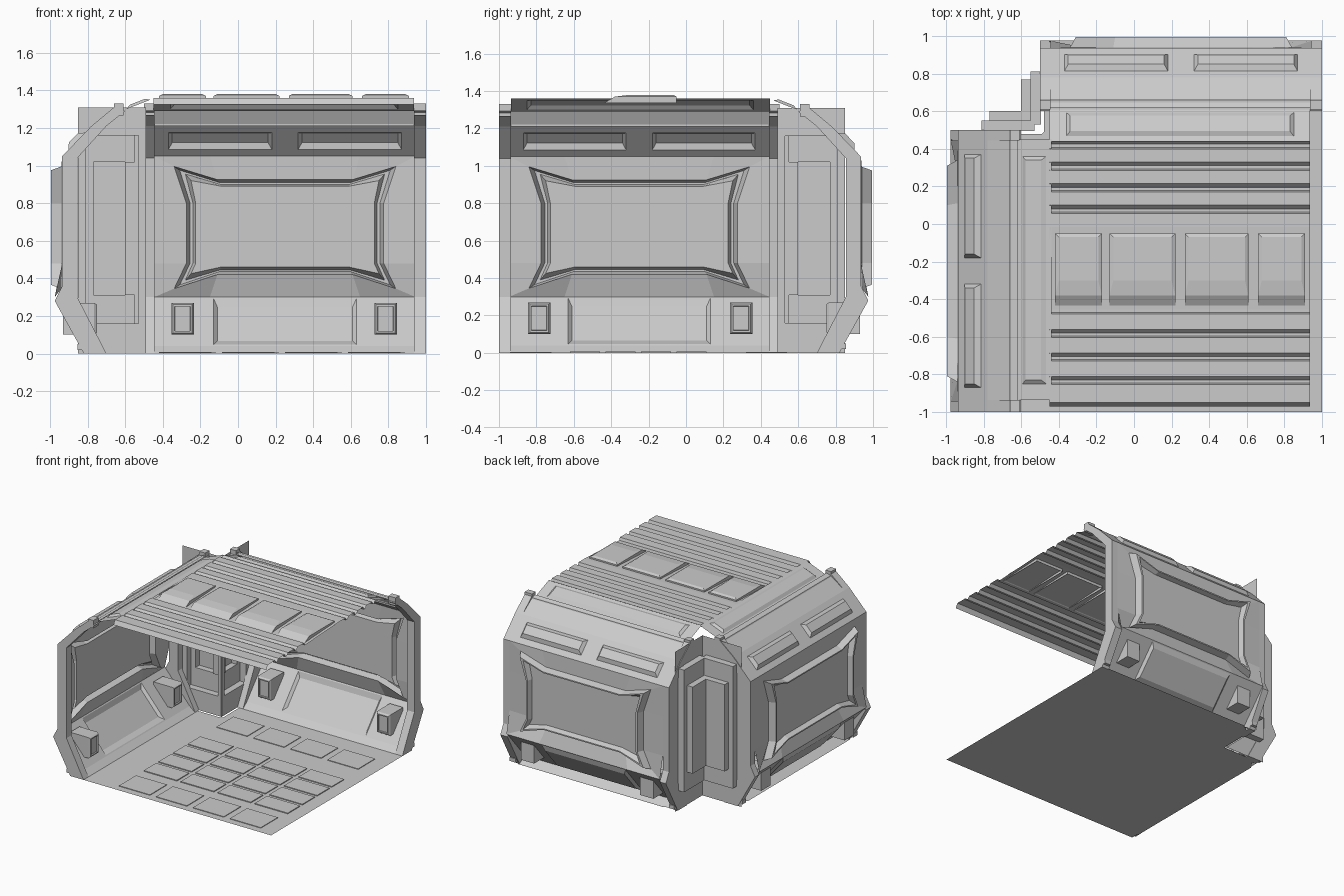
import bpy, bmesh

if "Cube" in bpy.data.objects:
    bpy.data.objects.remove(bpy.data.objects["Cube"])

# ---------- helpers ----------
def make(name, verts, faces, twin=False):
    """Mesh object; twin also adds the copy reflected over the room diagonal."""
    sets = [(name, verts)]
    if twin:
        sets = [("back_" + name, verts), ("left_" + name, [(-y, -x, z) for x, y, z in verts])]
    for n, vs in sets:
        me = bpy.data.meshes.new(n)
        me.from_pydata(vs, [], faces)
        bm = bmesh.new()
        bm.from_mesh(me)
        bmesh.ops.recalc_face_normals(bm, faces=bm.faces)
        bm.to_mesh(me)
        bm.free()
        bpy.context.collection.objects.link(bpy.data.objects.new(n, me))

def loft(name, rings, twin=True, cap_start=False, cap_end=True):
    """Bridge closed rings of equal length."""
    n = len(rings[0])
    verts = [p for r in rings for p in r]
    faces = [(k * n + i, k * n + (i + 1) % n, (k + 1) * n + (i + 1) % n, (k + 1) * n + i)
             for k in range(len(rings) - 1) for i in range(n)]
    if cap_start:
        faces.append(tuple(range(n)))
    if cap_end:
        faces.append(tuple(range((len(rings) - 1) * n, len(rings) * n)))
    make(name, verts, faces, twin)

def strip(name, prof, x0, x1, twin=True):
    """Open sheet: (y, z) profile swept along x."""
    n = len(prof)
    verts = [(x, y, z) for x in (x0, x1) for y, z in prof]
    make(name, verts, [(i, i + 1, n + i + 1, n + i) for i in range(n - 1)], twin)

def box(name, x0, x1, y0, y1, z0, z1, twin=True):
    r = [[(x0, y0, z), (x1, y0, z), (x1, y1, z), (x0, y1, z)] for z in (z0, z1)]
    loft(name, r, twin, cap_start=True)

def slope_rect(x0, x1, a, b, t0, t1, depth=0.0):
    """Rectangle on the sloped plane through profile points a-b, pushed outward by depth."""
    dy, dz = b[0] - a[0], b[1] - a[1]
    l = (dy * dy + dz * dz) ** 0.5
    ny, nz = dz / l * depth, -dy / l * depth
    p = lambda x, t: (x, a[0] + dy * t + ny, a[1] + dz * t + nz)
    return [p(x0, t0), p(x1, t0), p(x1, t1), p(x0, t1)]

def slope_panel(name, x0, x1, a, b, inner, t0, t1, depth):
    """Sloped sheet section with a sunken, bevelled inner panel."""
    i0, i1 = inner
    loft(name, [slope_rect(x0, x1, a, b, 0, 1),
                slope_rect(i0, i1, a, b, t0, t1),
                slope_rect(i0 + .02, i1 - .02, a, b, t0 + .12, t1 - .12, depth)])

X0, X1, XC = -0.45, 0.94, 0.25       # wall infill extents and centre

# ---------- walls: star-shaped window bay ----------
def ring12(cx, cz0, cz1, mx, mz0, mz1, sx, sz0, sz1, y, ylow=None):
    """Corners (cx), top/bottom edge points (mx), side points (sx)."""
    yl = y if ylow is None else ylow
    pts = [(-cx, y, cz1), (-mx, y, mz1), (mx, y, mz1), (cx, y, cz1),
           (sx, y, sz1), (sx, y, sz0), (cx, yl, cz0), (mx, yl, mz0),
           (-mx, yl, mz0), (-cx, yl, cz0), (-sx, y, sz0), (-sx, y, sz1)]
    return [(XC + px, py, pz) for px, py, pz in pts]

loft("window_bay", [
    ring12(.695, .30, 1.05, .40, .30, 1.05, .695, .48, .80, .935, .975),
    ring12(.59, .345, .995, .36, .42, .925, .525, .48, .80, .94),
    ring12(.56, .365, .975, .35, .435, .91, .505, .48, .80, .995),
    ring12(.53, .39, .955, .345, .445, .90, .49, .48, .80, .995),
    ring12(.50, .425, .92, .34, .46, .89, .475, .48, .80, .955)])

# ---------- walls: sloped upper section with two sunken panels ----------
A, B = (.935, 1.05), (.78, 1.21)
slope_panel("upper_panel_a", X0, XC, A, B, (-.37, .18), .22, .78, .025)
slope_panel("upper_panel_b", XC, X1, A, B, (.32, .87), .22, .78, .025)

# ---------- walls: lower kick section, side bays and centre panel ----------
C, D = (.75, .04), (.975, .30)
slope_panel("kick_centre", -.15, .65, C, D, (-.13, .63), .03, .97, .02)
for nm, a, b in (("kick_bay_a", X0, -.15), ("kick_bay_b", .65, X1)):
    strip(nm, [C, D], a, b)
strip("skirting", [(.70, 0), (.75, .04), (.82, .0)], X0, X1)
for nm, cx in (("foot_box_a", -.295), ("foot_box_b", .785)):
    r = [[(cx - w, y, .185 - h), (cx + w, y, .185 - h), (cx + w, y, .185 + h), (cx - w, y, .185 + h)]
         for w, h, y in ((.06, .085, .93), (.06, .085, .765), (.05, .075, .75), (.042, .066, .75),
                         (.04, .064, .76))]
    loft(nm, r, cap_start=True)

# ---------- walls: beam and sloped cove to the ceiling ----------
strip("beam", [(.78, 1.21), (.70, 1.21), (.70, 1.22), (.66, 1.30), (.61, 1.30)], -.50, 1.0)
strip("beam_cover", [(.78, 1.21), (.66, 1.295), (.62, 1.31)], -.50, 1.0)
slope_panel("cove", X0, .935, (.62, 1.29), (.44, 1.36), (-.36, .85), .15, .85, .015)

# ---------- end ribs with lugs ----------
rib = [(.82, 0), (.975, .28), (.935, .36), (.935, 1.05), (.78, 1.21), (.66, 1.31),
       (.60, 1.29), (.70, 1.21), (.855, 1.04), (.855, .30), (.70, 0)]
for nm, a, b in (("rib_a", -.50, -.445), ("rib_b", .935, 1.0)):
    loft(nm, [[(x, y, z) for y, z in rib] for x in (a, b)], cap_start=True)
    box(nm + "_lug", a + .01, b, .79, .855, .02, .05)
    box(nm + "_top_lug", a, b, .61, .66, 1.265, 1.33)

# ---------- corner: two stepped recess panels on tall sheets ----------
def upright(x0, x1, z0, z1, y):
    return [(x0, y, z0), (x1, y, z0), (x1, y, z1), (x0, y, z1)]

loft("corner_panel", [upright(-.85, -.49, 0, 1.31, .495),
                      upright(-.81, -.53, .16, 1.16, .495),
                      upright(-.81, -.53, .16, 1.16, .55),
                      upright(-.77, -.535, .31, 1.02, .55),
                      upright(-.77, -.535, .31, 1.02, .60)])

# ---------- ceiling: ribbed sheet with a row of raised plates ----------
prof = [(-.97, 1.325), (-.95, 1.36)]
for start, count, pitch in ((-.95, 4, .125), (-.03, 4, .115)):
    for i in range(count):
        y = start + i * pitch
        prof += [(y + .015, 1.36), (y + pitch - .03, 1.36),
                 (y + pitch - .022, 1.338), (y + pitch - .005, 1.338)]
prof.append((.445, 1.36))
strip("ceiling", prof, -.45, .935, False)
for i, (a, b) in enumerate(((-.42, -.17), (-.13, .22), (.27, .61), (.66, .91))):
    r = [[(a + d, -.44 + e, z), (b - d, -.44 + e, z), (b - d, -.05 - d, z), (a + d, -.05 - d, z)]
         for d, e, z in ((0, 0, 1.335), (0, .06, 1.37), (.02, .14, 1.38))]
    loft("ceiling_plate_%d" % i, r, False)

# ---------- floor with thin plates ----------
half = [(1, .76), (.94, .83), (-.38, .83), (-.48, .76), (-.48, .49)]
edge = [(1, -1)] + half + [(-y, -x) for x, y in reversed(half)]
make("floor", [(x, y, 0) for x, y in edge], [tuple(range(len(edge)))])
for i in range(4):
    x = -.42 + i * .335
    for j in range(4):
        y = -.62 + j * .19
        box("floor_plate", x, x + .30, y, y + .16, 0, .007, False)
    for y in (-.94, .32):
        box("floor_edge_plate", x, x + .28, y, y + .22, 0, .005, False)
